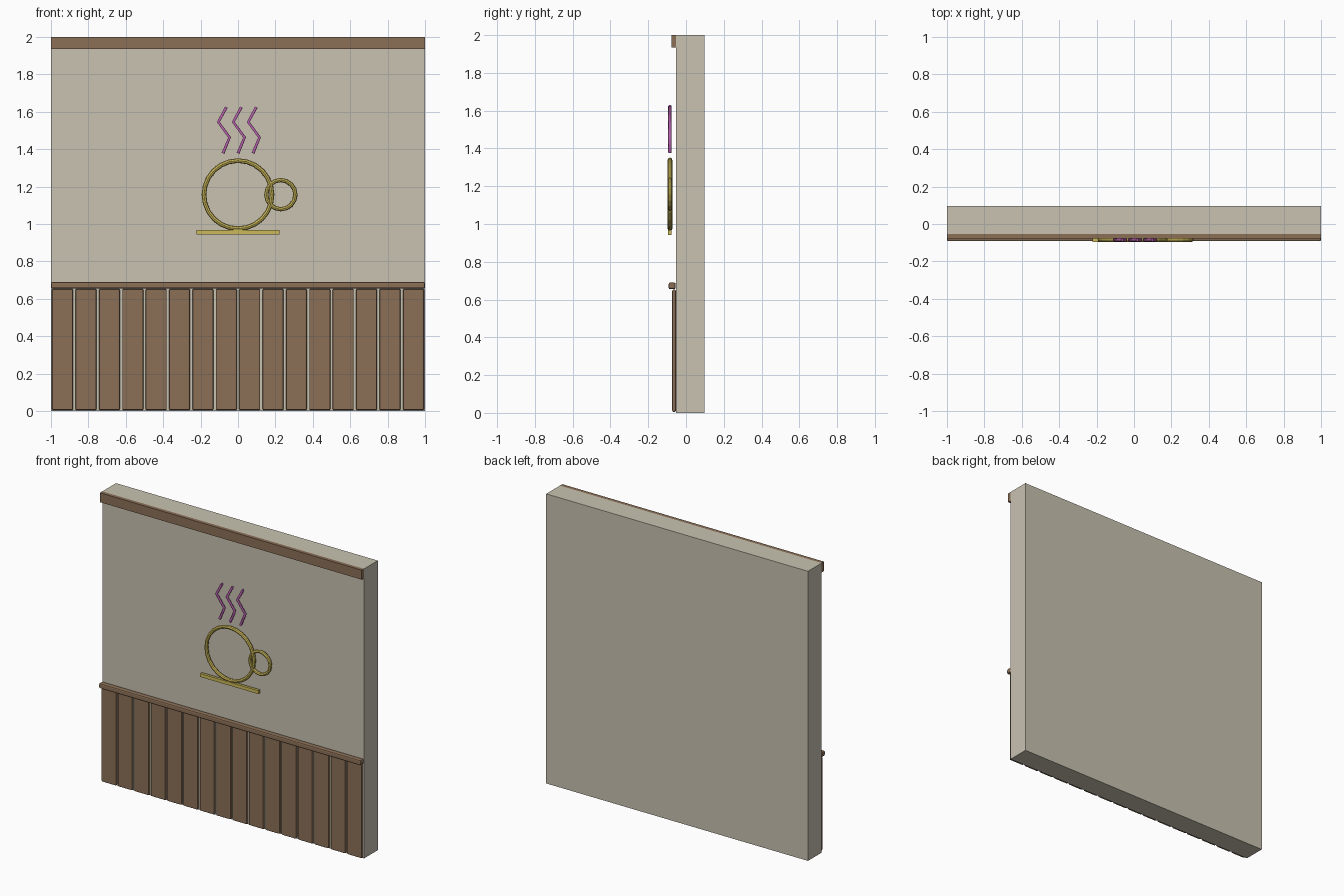
import bpy
import math

cube = bpy.data.objects.get("Cube")
if cube:
    bpy.data.objects.remove(cube, do_unlink=True)


def material(name, rgb):
    m = bpy.data.materials.new(name)
    m.use_nodes = True
    color = (*rgb, 1)
    m.diffuse_color = color
    m.node_tree.nodes["Principled BSDF"].inputs["Base Color"].default_value = color
    return m


PLASTER = material("warm plaster", (0.58, 0.54, 0.44))
WOOD = material("brown wood", (0.26, 0.16, 0.095))
YELLOW = material("yellow neon", (0.60, 0.48, 0.10))
PINK = material("pink neon", (0.48, 0.12, 0.42))


def box(name, x, y, z, mat, bevel=0):
    """Box from (min, max) ranges, with an optional rounded edge."""
    bpy.ops.mesh.primitive_cube_add(size=1, location=[sum(r) / 2 for r in (x, y, z)])
    ob = bpy.context.object
    ob.name = name
    ob.scale = [r[1] - r[0] for r in (x, y, z)]
    bpy.ops.object.transform_apply(location=False, rotation=False, scale=True)
    ob.data.materials.append(mat)
    if bevel:
        mod = ob.modifiers.new("rounded edges", "BEVEL")
        mod.width = bevel
        mod.segments = 2
    return ob


def ring(name, x, z, radius, tube, sides):
    """Neon ring facing the front."""
    bpy.ops.mesh.primitive_torus_add(
        location=(x, NEON_Y, z), rotation=(math.pi / 2, 0, 0),
        major_radius=radius, minor_radius=tube,
        major_segments=sides, minor_segments=8)
    ob = bpy.context.object
    ob.name = name
    ob.data.materials.append(YELLOW)


def tube(name, points, radius, mat):
    """Straight-sided neon tube through (x, z) points."""
    curve = bpy.data.curves.new(name, "CURVE")
    curve.dimensions = "3D"
    curve.bevel_depth = radius
    curve.bevel_resolution = 1
    curve.use_fill_caps = True
    line = curve.splines.new("POLY")
    line.points.add(len(points) - 1)
    for p, (x, z) in zip(line.points, points):
        p.co = (x, NEON_Y, z, 1)
    curve.materials.append(mat)
    ob = bpy.data.objects.new(name, curve)
    bpy.context.collection.objects.link(ob)


FACE_Y = -0.053   # front of the wall
NEON_Y = -0.085   # centre plane of the sign

# Wall and trim
box("wall", (-1, 1), (FACE_Y, 0.097), (0, 2), PLASTER)
box("top_trim", (-1, 1), (-0.078, FACE_Y), (1.935, 2), WOOD)
box("chair_rail", (-1, 1), (-0.092, -0.055), (0.655, 0.69), WOOD, 0.008)

# Wainscot planks
COUNT = 16
pitch = 2 / COUNT
for i in range(COUNT):
    cx = -1 + (i + 0.5) * pitch
    box(f"plank_{i + 1}", (cx - 0.056, cx + 0.056), (-0.073, FACE_Y),
        (0.005, 0.653), WOOD, 0.007)

# Neon cup, handle and saucer
ring("cup_ring", 0, 1.157, 0.182, 0.0125, 24)
ring("handle_ring", 0.229, 1.157, 0.078, 0.0115, 16)
box("saucer_bar", (-0.223, 0.223), (-0.095, -0.077), (0.943, 0.967), YELLOW)

# Steam strands
ZIGZAG = [(-0.062, 1.625), (-0.105, 1.545), (-0.045, 1.463), (-0.08, 1.378)]
for i in range(3):
    tube(f"steam_{i + 1}", [(x + 0.08 * i, z) for x, z in ZIGZAG], 0.009, PINK)
